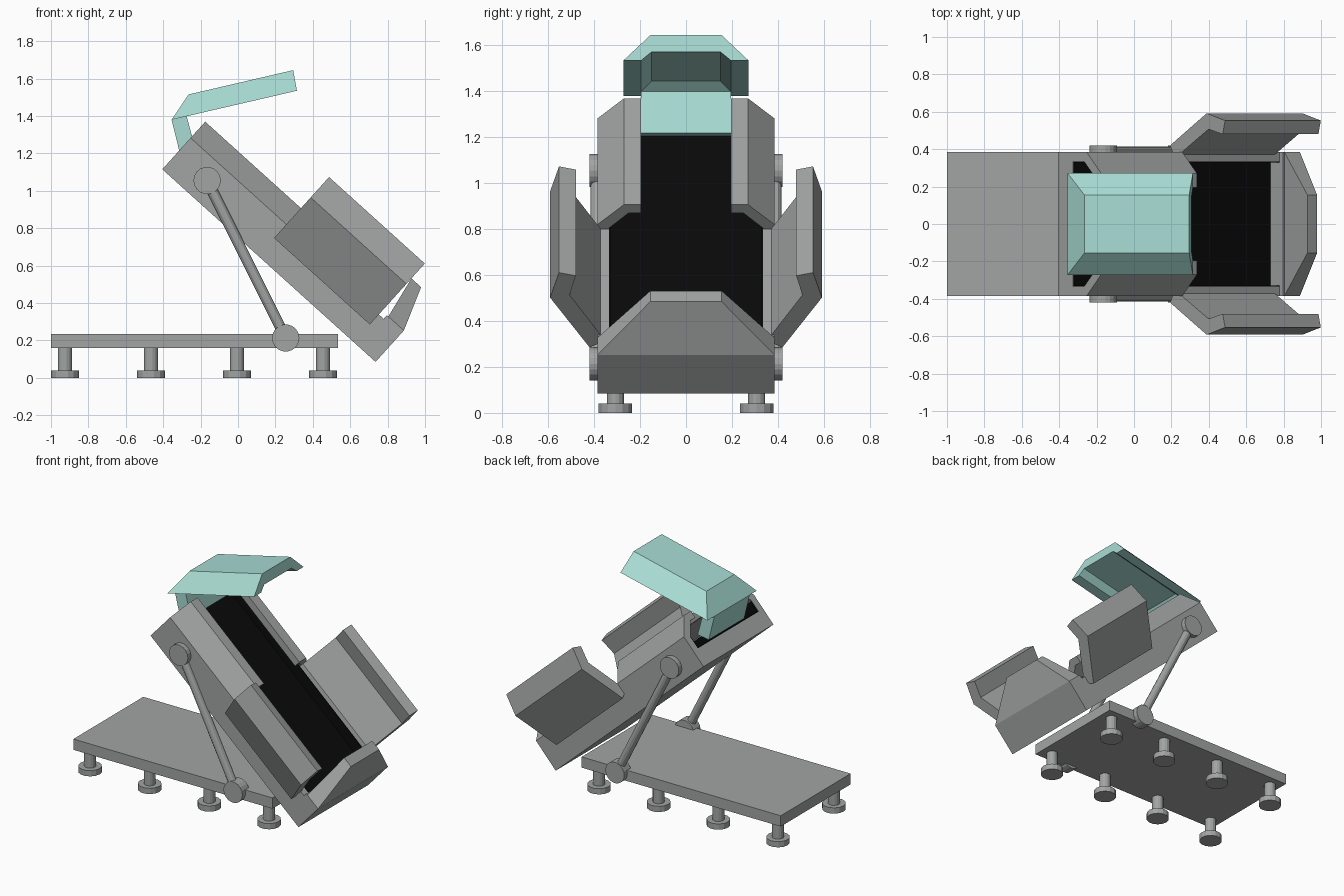
import bpy, bmesh, math
from mathutils import Vector, Matrix

if "Cube" in bpy.data.objects:
    bpy.data.objects.remove(bpy.data.objects["Cube"])


def material(name, rgb):
    m = bpy.data.materials.new(name)
    m.diffuse_color = (*rgb, 1)
    m.use_nodes = True
    m.node_tree.nodes["Principled BSDF"].inputs["Base Color"].default_value = m.diffuse_color
    return m


GREY = material("metal grey", (0.36, 0.375, 0.37))
TEAL = material("canopy teal", (0.39, 0.71, 0.65))
BLACK = material("liner black", (0.003, 0.003, 0.003))

# Tilted pod frame: u runs down the bed, v out of the bed, y across
ORIGIN = Vector((-0.405, 0, 1.115))
D = Vector((0.742, 0, -0.670))
N = Vector((0.670, 0, 0.742))


def pod(u, y, v):
    return ORIGIN + D * u + N * v + Vector((0, y, 0))


def mesh_object(name, verts, faces, mat):
    bm = bmesh.new()
    vs = [bm.verts.new(p) for p in verts]
    for f in faces:
        bm.faces.new([vs[i] for i in f])
    bmesh.ops.recalc_face_normals(bm, faces=bm.faces)
    me = bpy.data.meshes.new(name)
    bm.to_mesh(me)
    bm.free()
    me.materials.append(mat)
    ob = bpy.data.objects.new(name, me)
    bpy.context.collection.objects.link(ob)
    return ob


def loft(name, a, b, mat):
    n = len(a)
    faces = [tuple(range(n)), tuple(range(n, 2 * n))]
    faces += [(i, (i + 1) % n, n + (i + 1) % n, n + i) for i in range(n)]
    return mesh_object(name, list(a) + list(b), faces, mat)


def pod_prism(name, profile, u0, u1, mat, side=1):
    return loft(name, [pod(u0, side * y, v) for y, v in profile],
                [pod(u1, side * y, v) for y, v in profile], mat)


def rect(y0, y1, v0, v1):
    return [(y0, v0), (y1, v0), (y1, v1), (y0, v1)]


def rod(name, p, q, r, sides=14):
    p, q = Vector(p), Vector(q)
    axis = q - p
    rot = axis.to_track_quat('Z', 'Y').to_matrix()
    ring = [rot @ Vector((r * math.cos(t), r * math.sin(t), 0))
            for t in (2 * math.pi * i / sides for i in range(sides))]
    return loft(name, [p + c for c in ring], [q + c for c in ring], GREY)


# Platform and its eight feet
loft("platform", [(x, y, 0.16) for x, y in ((-1, -.385), (.535, -.385), (.535, .385), (-1, .385))],
     [(x, y, 0.235) for x, y in ((-1, -.385), (.535, -.385), (.535, .385), (-1, .385))], GREY)
for i in range(4):
    for s in (-1, 1):
        x, y = -0.925 + 0.46 * i, s * 0.308
        rod("foot_pad", (x, y, 0), (x, y, 0.04), 0.075)
        rod("foot_stem", (x, y, 0.04), (x, y, 0.165), 0.038)

# Bed base and black bed surface
pod_prism("bed_base", rect(-.385, .385, 0, .118), 0, 1.537, GREY)
pod_prism("bed_surface", rect(-.336, .336, .117, .125), 0.002, 1.42, BLACK)

RAIL = [(.385, .10), (.385, .226), (.27, .343), (.195, .343),
        (.195, .293), (.25, .293), (.335, .205), (.335, .10)]
ARMREST = [(.42, .128), (.592, .42), (.553, .567), (.48, .548), (.507, .435), (.352, .166)]

for s, tag in ((-1, "front"), (1, "back")):
    # Upper shell rail, low lower wall, black lining
    pod_prism("rail_" + tag, RAIL, 0, 0.69, GREY, s)
    pod_prism("lower_wall_" + tag, rect(.335, .385, .10, .20), 0.69, 1.42, GREY, s)
    pod_prism("wall_liner_" + tag, rect(.328, .336, .12, .20), 0.002, 1.42, BLACK, s)
    # Folded side panel
    pod_prism("side_panel_" + tag, ARMREST, 0.69, 1.38, GREY, s)
    # Support strut with pivot discs
    top, low = (-0.165, 1.055), (0.255, 0.213)
    rod("strut_" + tag, (top[0], s * .386, top[1]), (low[0], s * .386, low[1]), 0.029, 12)
    for p in (top, low):
        rod("pivot_" + tag, (p[0], s * .345, p[1]), (p[0], s * .42, p[1]), 0.073, 18)

# Foot end: square base and leaning tapered top
pod_prism("foot_end_base", rect(-.385, .385, .11, .226), 1.415, 1.537, GREY)
loft("foot_end_top",
     [pod(1.537, -.385, .226), pod(1.537, .385, .226), pod(1.45, .155, .46), pod(1.45, -.155, .46)],
     [pod(1.425, -.385, .226), pod(1.425, .385, .226), pod(1.38, .155, .46), pod(1.38, -.155, .46)], GREY)

# Canopy: hollow tapered hood, open at the front and below


def shell(front_low, front_top, rear_low, rear_top, w_low, w_top):
    out = []
    for low, high in ((front_low, front_top), (rear_low, rear_top)):
        for (x, z), y in ((low, w_low), (high, w_top), (high, -w_top), (low, -w_low)):
            out.append((x, y, z))
    return out


outer = shell((.315, 1.535), (.295, 1.645), (-.355, 1.38), (-.265, 1.515), .272, .155)
inner = shell((.315, 1.535), (.308, 1.572), (-.275, 1.40), (-.235, 1.445), .195, .15)
skin = [(0, 1, 5, 4), (1, 2, 6, 5), (2, 3, 7, 6), (4, 5, 6, 7)]
faces = skin + [tuple(i + 8 for i in f) for f in skin]
faces += [(a, b, b + 8, a + 8) for a, b in ((0, 1), (1, 2), (2, 3), (0, 4), (4, 7), (7, 3))]
mesh_object("canopy", outer + inner, faces, TEAL)

# Canopy neck joining the head of the bed
neck = [(-.355, 1.38), (-.275, 1.40), (-.226, 1.218), (-.312, 1.205)]
loft("canopy_neck", [(x, -.195, z) for x, z in neck], [(x, .195, z) for x, z in neck], TEAL)
